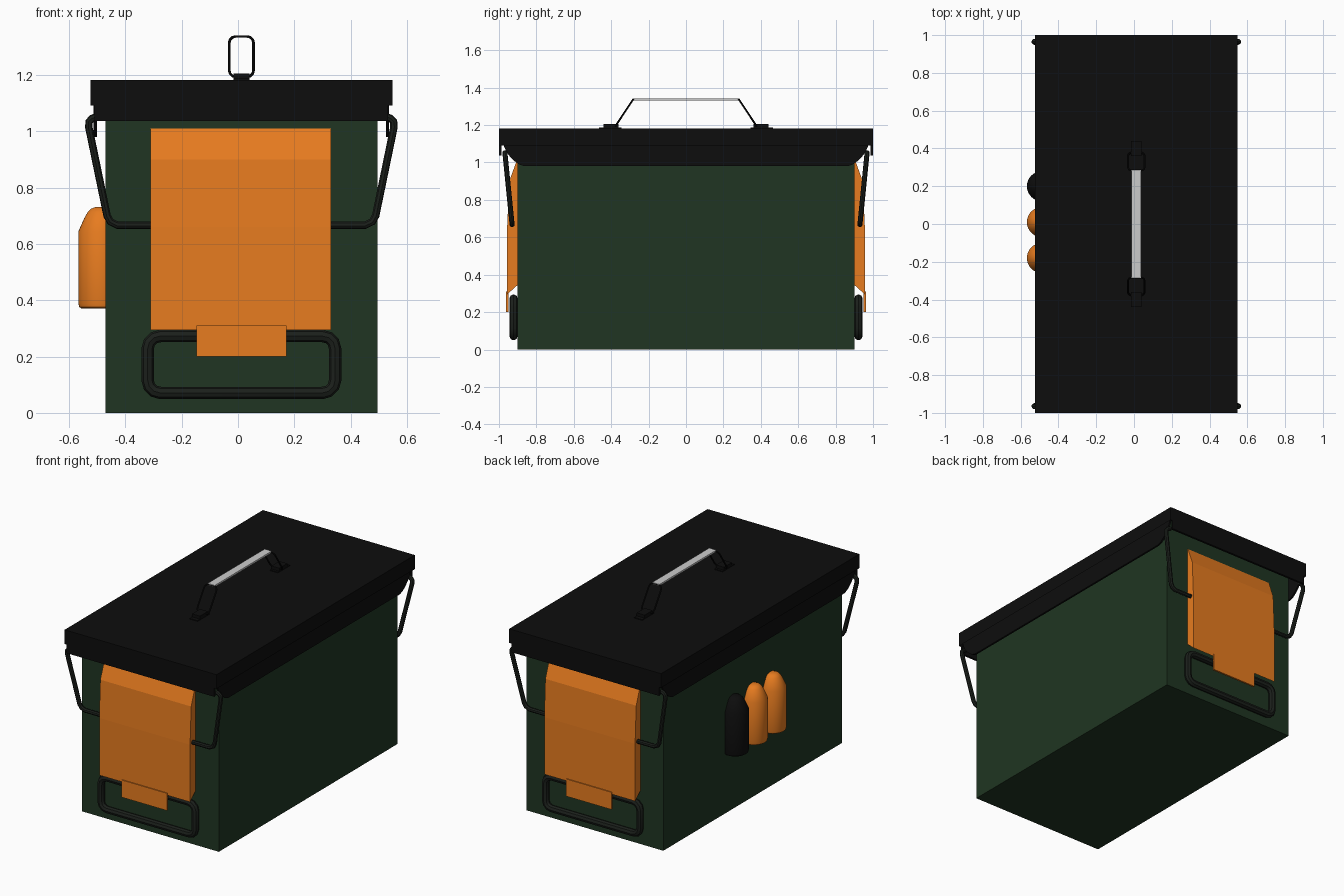
import bpy, bmesh, math
from mathutils import Vector

if "Cube" in bpy.data.objects:
    bpy.data.objects.remove(bpy.data.objects["Cube"])

CX = 0.012  # mid-plane of the box (bullets on one side offset it)


def material(name, rgb):
    m = bpy.data.materials.new(name)
    m.diffuse_color = (*rgb, 1)
    m.use_nodes = True
    m.node_tree.nodes["Principled BSDF"].inputs["Base Color"].default_value = m.diffuse_color
    return m


GREEN = material("green_paint", (0.014, 0.036, 0.016))
BLACK = material("black_paint", (0.004, 0.004, 0.004))
ORANGE = material("orange_paint", (0.8, 0.2, 0.014))
WIRE = material("dark_wire", (0.011, 0.014, 0.011))


def finish(name, bm, mat=None, smooth=False):
    bmesh.ops.recalc_face_normals(bm, faces=bm.faces[:])
    me = bpy.data.meshes.new(name)
    bm.to_mesh(me)
    bm.free()
    ob = bpy.data.objects.new(name, me)
    bpy.context.collection.objects.link(ob)
    if mat:
        me.materials.append(mat)
    if smooth:
        shade(ob)
    return ob


def activate(ob):
    bpy.ops.object.select_all(action='DESELECT')
    ob.select_set(True)
    bpy.context.view_layer.objects.active = ob


def shade(ob):
    activate(ob)
    bpy.ops.object.shade_smooth_by_angle(angle=math.radians(40))


def box(name, x, y, z, mat=None):
    bm = bmesh.new()
    bmesh.ops.create_cube(bm, size=1)
    for v in bm.verts:
        v.co = Vector([(r[0] + r[1]) / 2 + c * (r[1] - r[0]) for c, r in zip(v.co, (x, y, z))])
    return finish(name, bm, mat)


def extrude_x(name, yz, x0, x1, mat):
    bm = bmesh.new()
    f = bm.faces.new([bm.verts.new((x0, y, z)) for y, z in yz])
    r = bmesh.ops.extrude_face_region(bm, geom=[f])
    for v in r['geom']:
        if isinstance(v, bmesh.types.BMVert):
            v.co.x = x1
    return finish(name, bm, mat)


def tube(name, pts, radius, mat, closed=False):
    cu = bpy.data.curves.new(name, 'CURVE')
    cu.dimensions = '3D'
    cu.bevel_depth, cu.bevel_resolution, cu.use_fill_caps = radius, 2, True
    sp = cu.splines.new('POLY')
    sp.points.add(len(pts) - 1)
    for p, co in zip(sp.points, pts):
        p.co = (*co, 1)
    sp.use_cyclic_u = closed
    ob = bpy.data.objects.new(name, cu)
    bpy.context.collection.objects.link(ob)
    cu.materials.append(mat)
    activate(ob)
    bpy.ops.object.convert(target='MESH')
    shade(bpy.context.object)


def round_rect(u0, u1, v0, v1, r, n=3):
    pts = []
    for k, (u, v) in enumerate([(u1 - r, v1 - r), (u0 + r, v1 - r), (u0 + r, v0 + r), (u1 - r, v0 + r)]):
        for i in range(n + 1):
            a = math.pi / 2 * (k + i / n)
            pts.append((u + r * math.cos(a), v + r * math.sin(a)))
    return pts


def bullet(name, y, mat):
    prof = [(0, .37), (.068, .37), (.077, .376), (.08, .388), (.08, .645), (.06, .69),
            (.047, .713), (.035, .725), (.02, .731), (0, .732)]
    bm = bmesh.new()
    vs = [bm.verts.new((r, 0, z)) for r, z in prof]
    es = [bm.edges.new(p) for p in zip(vs, vs[1:])]
    bmesh.ops.spin(bm, geom=vs + es, cent=(0, 0, 0), axis=(0, 0, 1), angle=2 * math.pi, steps=32)
    bmesh.ops.remove_doubles(bm, verts=bm.verts[:], dist=1e-4)
    bmesh.ops.translate(bm, verts=bm.verts[:], vec=(-0.487, y, 0))
    finish(name, bm, mat, True)


# body
box("body", (-.47, .495), (-.9, .9), (0, 1.165), GREEN)

# hollow lid
bm = bmesh.new()
bmesh.ops.create_cube(bm, size=1)
for v in bm.verts:
    v.co = Vector((CX + v.co.x * 1.072, v.co.y * 2, 1.137 + v.co.z * 0.09))
bm.normal_update()
under = min(bm.faces, key=lambda f: f.calc_center_median().z)
bmesh.ops.inset_region(bm, faces=[under], thickness=0.014)
bmesh.ops.translate(bm, verts=under.verts[:], vec=(0, 0, 0.07))
finish("lid", bm, BLACK)

# long lid flaps with rounded lower corners
half = [(.975, 1.15), (.975, 1.092), (.962, 1.06), (.942, 1.032), (.918, 1.008), (.893, .99), (.865, .98)]
flap = half + [(-y, z) for y, z in reversed(half)]
for side, x in (("left", -.513), ("right", .525)):
    extrude_x(side + "_lid_flap", flap, x, x + .012, BLACK)

# parts repeated at both ends
for end, s in (("front", -1), ("back", 1)):
    y0, y1 = sorted((s * 1.0, s * .986))
    box(end + "_lid_skirt", (-.51, .532), (y0, y1), (1.037, 1.12), BLACK)

    # latch plate and its tab
    prof = [(.89, 1.01), (.905, 1.01), (.945, .9), (.956, .66), (.956, .295), (.9, .345), (.89, .345)]
    extrude_x(end + "_latch_plate", [(s * y, z) for y, z in prof], -.31, .331, ORANGE)
    y0, y1 = sorted((s * .95, s * .962))
    box(end + "_latch_tab", (-.148, .172), (y0, y1), (.2, .31), ORANGE)

    # carry ring
    ring = round_rect(CX - .333, CX + .333, .071, .273, .045)
    tube(end + "_ring_handle", [(x, s * .922, z) for x, z in ring], .022, WIRE, True)

    # wire bail
    side = [(.512, 1.053), (.53, 1.046), (.541, 1.035), (.542, 1.015), (.477, .7), (.465, .679), (.44, .667)]
    path = [(CX - x, z) for x, z in side] + [(CX + x, z) for x, z in reversed(side)]
    tube(end + "_wire_bail", [(x, s * (.968 - (1.05 - z) * .1), z) for x, z in path], .0135, WIRE)

    # top handle bracket and sloping wire loop
    box(end + "_handle_bracket", (CX - .028, CX + .028), sorted((s * .36, s * .44)), (1.17, 1.206), BLACK)
    box(end + "_bracket_foot", (CX - .028, CX + .028), sorted((s * .345, s * .465)), (1.17, 1.187), BLACK)
    loop = round_rect(CX - .043, CX + .043, 1.194, 1.337, .022)
    tube(end + "_handle_loop", [(x, s * (.283 + (1.337 - z) * .66), z) for x, z in loop], .005, BLACK, True)

# top grip
box("handle_grip", (CX - .025, CX + .025), (-.287, .287), (1.332, 1.343))

# bullets on the left side
for i, (y, m) in enumerate(((.2, BLACK), (.01, ORANGE), (-.18, ORANGE))):
    bullet("bullet_%d" % (i + 1), y, m)
